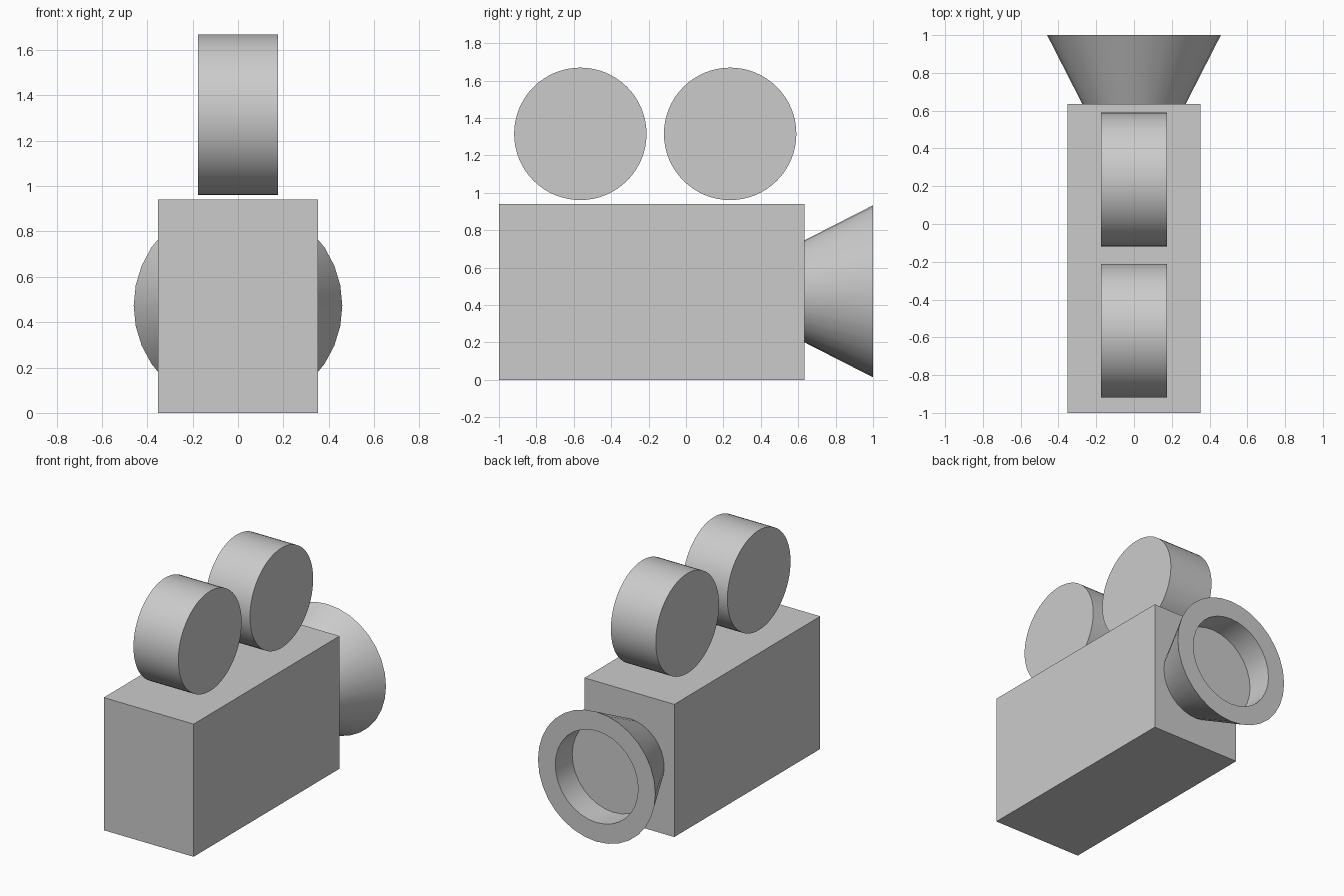
import bpy, math
from math import sin, cos, pi, radians

if "Cube" in bpy.data.objects:
    bpy.data.objects.remove(bpy.data.objects["Cube"])


def make(name, verts, faces):
    mesh = bpy.data.meshes.new(name)
    mesh.from_pydata(verts, [], faces)
    obj = bpy.data.objects.new(name, mesh)
    bpy.context.collection.objects.link(obj)
    return obj


def smooth(obj):
    bpy.ops.object.select_all(action='DESELECT')
    obj.select_set(True)
    bpy.context.view_layer.objects.active = obj
    bpy.ops.object.shade_smooth_by_angle(angle=radians(30))


def lathe_y(name, profile, z, n):
    """Closed solid turned about the y direction; profile is (radius, y)."""
    verts = [(r * cos(2 * pi * i / n), y, z + r * sin(2 * pi * i / n))
             for r, y in profile for i in range(n)]
    faces = [(k * n + i, (k + 1) * n + i, (k + 1) * n + (i + 1) % n, k * n + (i + 1) % n)
             for k in range(len(profile) - 1) for i in range(n)]
    last = (len(profile) - 1) * n
    faces += [tuple(range(n)), tuple(last + i for i in reversed(range(n)))]
    obj = make(name, verts, faces)
    smooth(obj)
    return obj


# Camera body
bpy.ops.mesh.primitive_cube_add(size=1, location=(0, -0.183, 0.47))
body = bpy.context.object
body.name = "camera_body"
body.scale = (0.704, 1.634, 0.94)

# Film reels
for name, y in (("rear_reel", -0.565), ("forward_reel", 0.236)):
    bpy.ops.mesh.primitive_cylinder_add(vertices=64, radius=0.354, depth=0.352,
                                        location=(0, y, 1.315), rotation=(0, pi / 2, 0))
    reel = bpy.context.object
    reel.name = name
    smooth(reel)

# Flared lens hood with a recessed opening
lathe_y("lens_hood", [(0.273, 0.634), (0.46, 1.0), (0.325, 1.0), (0.325, 0.81)], 0.473, 32)
